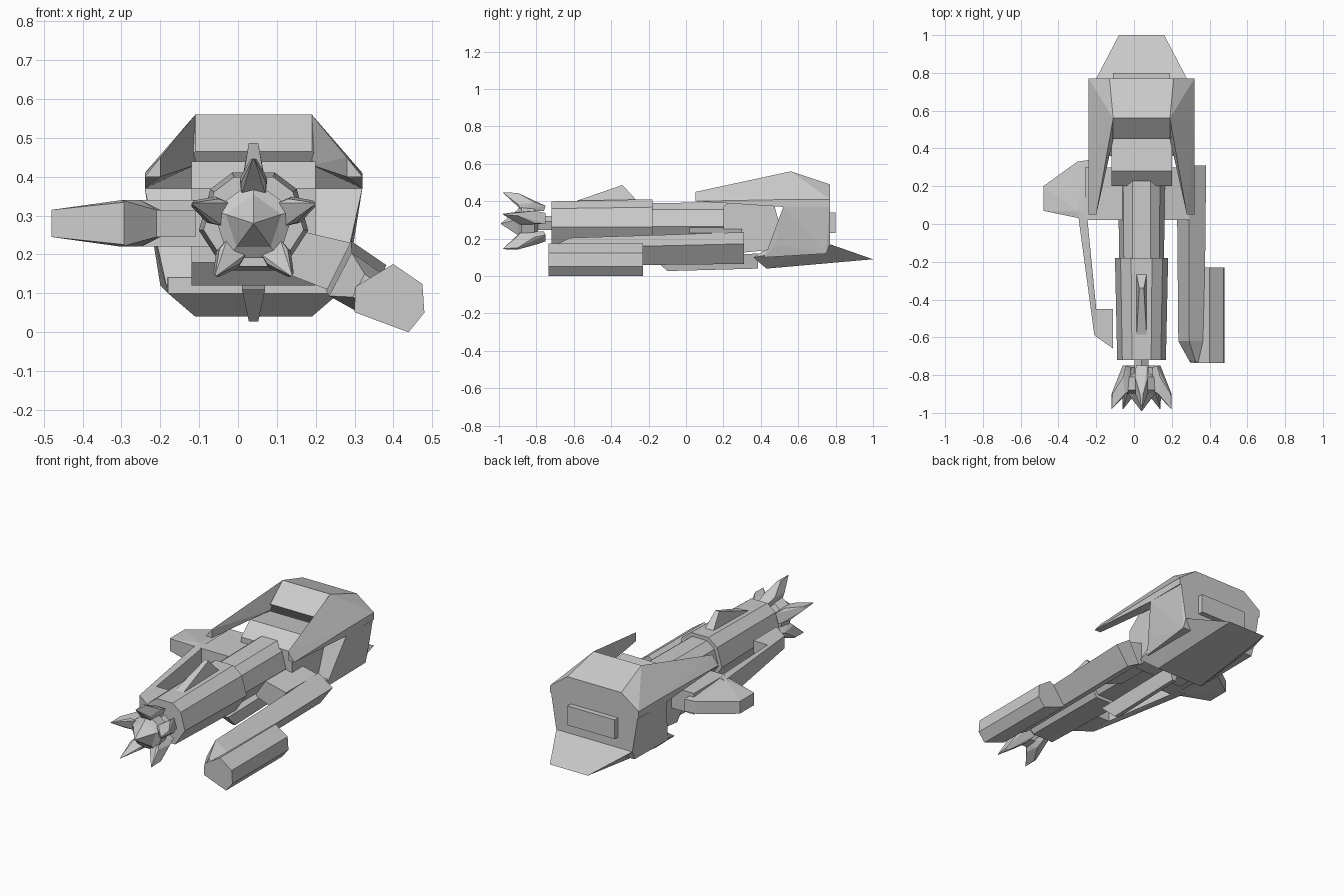
import bpy
import bmesh
from math import sin, cos, tau, radians

if "Cube" in bpy.data.objects:
    bpy.data.objects.remove(bpy.data.objects["Cube"])

# Fuselage axis, and the main lines of the rear hull
AXIS, BORE = .04, .28
SIDE, DECK = .28, .15
BROW, STERN = .56, .77
KEEL, FLOOR, EAVE, RIDGE = .04, .17, .4, .56

hull_grey = bpy.data.materials.new("hull_grey")
hull_grey.use_nodes = True
shade = (.6, .6, .6, 1)
hull_grey.diffuse_color = shade
hull_grey.node_tree.nodes["Principled BSDF"].inputs["Base Color"].default_value = shade


def finish(name, bm):
    bmesh.ops.recalc_face_normals(bm, faces=bm.faces)
    mesh = bpy.data.meshes.new(name)
    bm.to_mesh(mesh)
    bm.free()
    mesh.materials.append(hull_grey)
    part = bpy.data.objects.new(name, mesh)
    bpy.context.collection.objects.link(part)


def solid(name, points):
    """Faceted convex block spanned by a few corner points."""
    bm = bmesh.new()
    for point in points:
        bm.verts.new(point)
    bmesh.ops.convex_hull(bm, input=bm.verts)
    loose = [vert for vert in bm.verts if not vert.link_faces]
    bmesh.ops.delete(bm, geom=loose, context="VERTS")
    bmesh.ops.dissolve_limit(bm, angle_limit=radians(1.5), verts=bm.verts, edges=bm.edges)
    finish(name, bm)


def loft(name, rings):
    """Skin a list of equal rings and cap both ends."""
    bm = bmesh.new()
    loops = [[bm.verts.new(point) for point in ring] for ring in rings]
    for near, far in zip(loops, loops[1:]):
        for i in range(len(near)):
            bm.faces.new((near[i - 1], near[i], far[i], far[i - 1]))
    bm.faces.new(loops[0])
    bm.faces.new(loops[-1])
    finish(name, bm)


def flank(points, side):
    """Place points measured from the fuselage axis on one side of it."""
    return [(AXIS + side * x, y, z) for x, y, z in points]


def mirrored(points):
    return flank(points, 1) + flank(points, -1)


def ring(angles, radius, y, x=AXIS, z=BORE):
    """Cross-section facing forward, with angles measured from the top."""
    return [(x + radius * sin(a), y, z + radius * cos(a)) for a in angles]


def slab(name, outline):
    """Flat part at bore height: outline corners with a half thickness each."""
    solid(name, [(x, y, BORE + side * half) for x, y, half in outline for side in (1, -1)])


# Barrel: two octagonal sleeves
right_half = [.4, .9, 1.7, 2.6]
octagon = right_half + [-angle for angle in reversed(right_half)]
loft("front_barrel", [ring(octagon, .13, -.72), ring(octagon, .142, -.18)])
loft("rear_barrel", [ring(octagon, .12, -.2), ring(octagon, .125, .3)])

# Nose: pentagonal hub with a pointed cap
pentagon = [i * tau / 5 for i in range(5)]
hub_profile = [(.04, -.7), (.04, -.79), (.1, -.81), (.11, -.88), (.075, -.9), (.002, -.99)]
loft("nose_hub", [ring(pentagon, radius, y) for radius, y in hub_profile])

# Nose petals: radius, station and half angle, flaring out to a point
petal_profile = [(.07, -.76, .3), (.1, -.75, .3), (.12, -.81, .3), (.08, -.88, .4),
                 (.11, -.9, .3), (.165, -.9, .05), (.167, -.98, .01)]
for angle in pentagon:
    solid("nose_petal", [point for radius, y, half in petal_profile
                         for point in ring((angle - half, angle + half), radius, y)])

# Fins above and below the barrel: thin crest, wider root
CREST, ROOT = .012, .03
solid("dorsal_fin", mirrored([(CREST, -.34, .487), (ROOT, -.65, .38), (ROOT, -.25, .39)]))
solid("ventral_fin", mirrored([(ROOT, -.19, .11), (CREST, -.1, .027),
                               (CREST, STERN / 2, KEEL), (ROOT, STERN / 2, .12)]))

# Core block behind the barrel, tapered at both ends
core_profile = [(.2, .18), (.2, .37), (BORE, .44), (.25, .12), (.46, .42), (.5, BORE), (.45, .14)]
solid("core_block", mirrored([(.16, y, z) for y, z in core_profile]))

# Corner points shared by the parts of the rear hull
lip = EAVE - .03
waist = SIDE - .04
gap = BROW - .04
brow = (DECK, BROW, RIDGE)
brow_foot = (DECK, BROW - .11, EAVE + .065)
brow_under = (DECK, BROW - .06, EAVE + .03)
shoulder = (SIDE, BROW, EAVE + .01)
shoulder_lip = (SIDE, gap, lip)
stern_shoulder = (SIDE, STERN, EAVE + .01)
stern_floor = (waist, STERN, FLOOR)

# Rear hull: roof, back wall, engine box and chin plate
solid("roof", mirrored([brow, brow_foot, brow_under, shoulder, shoulder_lip, stern_shoulder,
                        (DECK + .02, STERN, .49), (SIDE, STERN, lip)]))
solid("back_wall", mirrored([shoulder_lip, stern_shoulder, stern_floor, (waist, gap - .04, FLOOR),
                             (waist - .02, gap - .1, .1), (waist, STERN - .02, .12)]))
solid("engine_box", mirrored([(DECK, y, BORE + rise) for y in (STERN - .1, STERN + .03)
                              for rise in (-.05, .06)]))
solid("chin_plate", mirrored([stern_floor, (.12, 1, .09), (DECK, .43, KEEL),
                              (waist - .02, .36, .1), (waist - .02, .42, .14)]))

# Roof prongs reaching forward on both sides
tip = .05
prong = [(SIDE, tip, EAVE), (waist, tip, EAVE), (waist, tip, EAVE + tip),
         brow, shoulder, shoulder_lip, (DECK, BROW - .11, EAVE + .03)]
for label, side in (("left", 1), ("right", -1)):
    solid(label + "_prong", flank(prong, side))

# Right wing on a strut, with a thin forward arm and a hooked tip
THICK, THIN = .06, .035
slab("right_strut", [(x, y, THICK) for x in (-.26, -.05) for y in (.02, .3)])
slab("right_wing", [(-.48, .07, THIN), (-.48, .2, THIN), (-.3, .07, THICK),
                    (-.3, .33, THIN), (-.23, .34, THIN), (-.24, .02, THICK)])
arm_end, arm_heel = (-.21, -.59, THIN), (-.2, -.45, THIN)
slab("right_arm", [(-.3, .08, THICK), (-.25, .06, THICK), arm_end, arm_heel])
slab("right_arm_hook", [arm_end, arm_heel, (-.11, -.45, THIN), (-.11, -.66, THIN)])

# Left strut sloping down to the beam
strut_section = [(.1, .16), (.12, .27), (.29, .23), (.23, .11)]
loft("left_strut", [[(x, y, z) for x, z in strut_section] for y in (.02, .3)])

# Left beam, narrowed to a chamfered front end
diamond = [-.1, 1.3, 3.1, 4.2]
loft("left_beam", [ring(diamond, .085, .31, .3, .15), ring(diamond, .075, -.62, .3, .13),
                   ring(diamond, .04, -.73, .33, .11)])

# Left pod, an uneven hexagonal prism under the beam
hexagon = [.1, 1.1, 1.9, 2.6, 4.4, 5.1]
loft("left_pod", [ring(hexagon, .095, y, .39, .081) for y in (-.735, -.23)])
